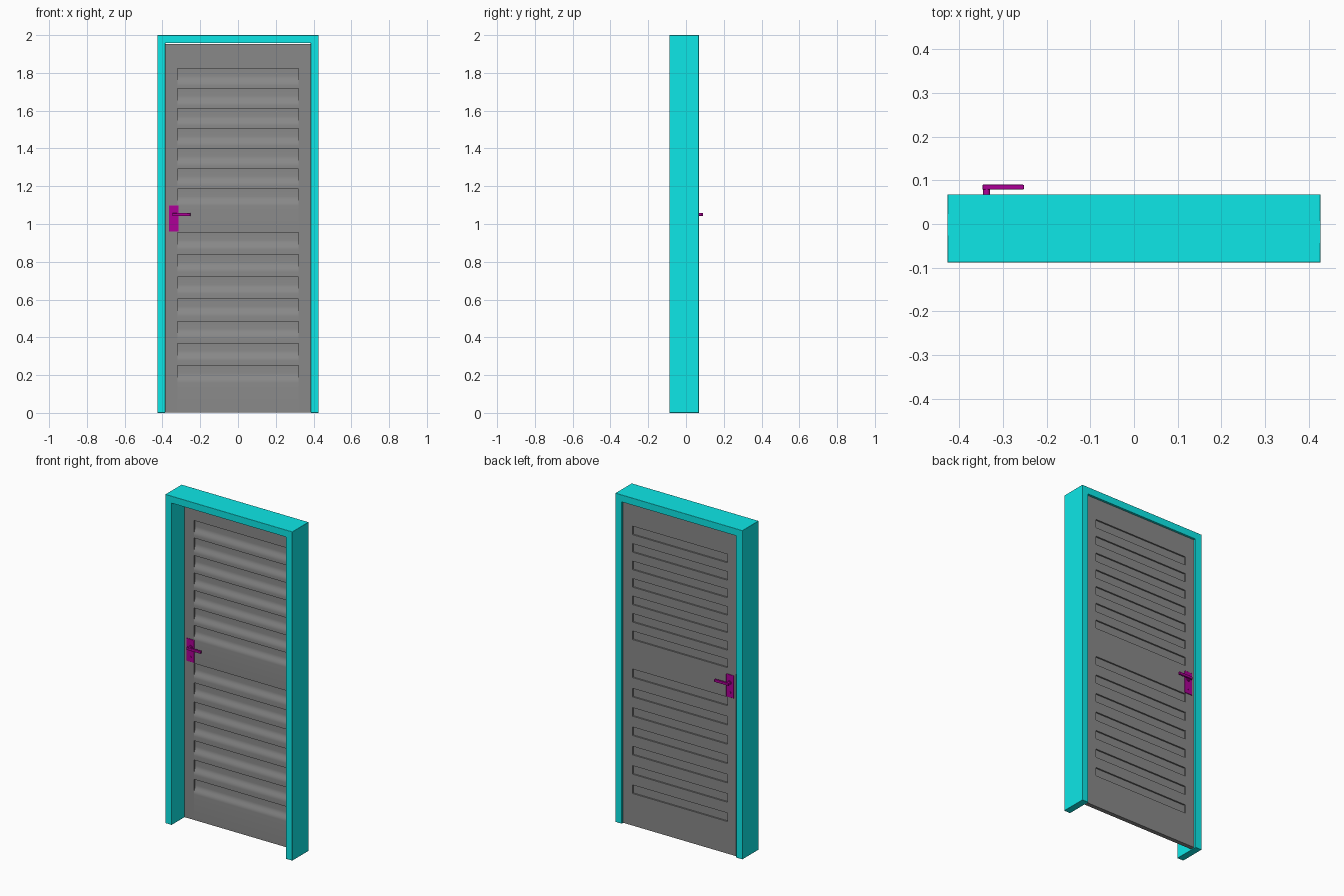
import bpy, bmesh, math
from mathutils import Matrix

if "Cube" in bpy.data.objects:
    bpy.data.objects.remove(bpy.data.objects["Cube"])


def material(name, rgb):
    m = bpy.data.materials.new(name)
    m.diffuse_color = (*rgb, 1)
    m.use_nodes = True
    m.node_tree.nodes["Principled BSDF"].inputs["Base Color"].default_value = m.diffuse_color
    return m


TEAL = material("teal", (0.004, 0.8, 0.8))
PURPLE = material("purple", (0.42, 0.0, 0.31))
DARK_GREY = material("dark_grey", (0.25, 0.25, 0.25))


def add_box(bm, x0, x1, y0, y1, z0, z1):
    mat = Matrix.Translation(((x0 + x1) / 2, (y0 + y1) / 2, (z0 + z1) / 2)) @ \
        Matrix.Diagonal((x1 - x0, y1 - y0, z1 - z0, 1))
    bmesh.ops.create_cube(bm, size=1, matrix=mat)


def add_rod(bm, x, z, y0, y1, r, seg=20):
    mat = Matrix.Translation((x, (y0 + y1) / 2, z)) @ Matrix.Rotation(math.pi / 2, 4, 'X')
    bmesh.ops.create_cone(bm, cap_ends=True, segments=seg, radius1=r, radius2=r,
                          depth=abs(y1 - y0), matrix=mat)


def finish(bm, name, mat=None, bevel=0):
    bmesh.ops.recalc_face_normals(bm, faces=bm.faces)
    me = bpy.data.meshes.new(name)
    bm.to_mesh(me)
    bm.free()
    ob = bpy.data.objects.new(name, me)
    bpy.context.collection.objects.link(ob)
    if mat:
        me.materials.append(mat)
    if bevel:
        b = ob.modifiers.new("bevel", 'BEVEL')
        b.width, b.segments, b.limit_method = bevel, 2, 'ANGLE'
    bpy.ops.object.select_all(action='DESELECT')
    ob.select_set(True)
    bpy.context.view_layer.objects.active = ob
    bpy.ops.object.shade_smooth_by_angle(angle=math.radians(30))
    return ob


# Frame: inverted U extruded through its depth
bm = bmesh.new()
W, IN, TOP = 0.427, 0.385, 1.957
outline = [(-W, 0), (-IN, 0), (-IN, TOP), (IN, TOP), (IN, 0), (W, 0), (W, 2), (-W, 2)]
face = bm.faces.new([bm.verts.new((x, -0.088, z)) for x, z in outline])
ext = bmesh.ops.extrude_face_region(bm, geom=[face])
bmesh.ops.translate(bm, vec=(0, 0.156, 0),
                    verts=[v for v in ext['geom'] if isinstance(v, bmesh.types.BMVert)])
finish(bm, "frame", TEAL, 0.0015)

# Door leaf: louvred profile between two plain stiles
YF, YB, Z0, Z1, SX, DX = 0.032, 0.058, 0.003, 1.954, 0.32, 0.383
tops = [1.824 - i * 0.1063 for i in range(7)] + [0.955 - i * 0.1175 for i in range(7)]
front, back = [(YF, Z1)], [(YB, Z1)]
for t in tops:
    d = 0.014
    front += [(YF, t), (YF + d, t), (YF + d, t - 0.04)]
    # scooped lower lip returning to the face
    for k in range(1, 7):
        u = k / 6
        front.append((YF + d * (1 + math.cos(math.pi * u)) / 2, t - 0.04 - 0.05 * u))
    back += [(YB, t), (YB - 0.009, t), (YB - 0.009, t - 0.052), (YB, t - 0.052)]
front.append((YF, Z0))
back.append((YB, Z0))
loop = front + back[::-1]
bm = bmesh.new()
left = [bm.verts.new((-SX, y, z)) for y, z in loop]
right = [bm.verts.new((SX, y, z)) for y, z in loop]
for i in range(len(loop)):
    j = (i + 1) % len(loop)
    bm.faces.new((left[i], left[j], right[j], right[i]))
bmesh.ops.recalc_face_normals(bm, faces=bm.faces)
add_box(bm, -DX, -SX, YF, YB, Z0, Z1)
add_box(bm, SX, DX, YF, YB, Z0, Z1)
finish(bm, "door_leaf", DARK_GREY)

# Handle set on each side: s points outwards from the door face
HX, HZ = -0.337, 1.05
for side, s, y in (("front", -1, YF), ("back", 1, YB)):
    def yy(a, b):
        return sorted((y + s * a, y + s * b))

    bm = bmesh.new()
    add_box(bm, -0.365, -0.314, *yy(0, 0.005), 0.96, 1.098)
    finish(bm, side + "_handle_plate", PURPLE, 0.0015)

    bm = bmesh.new()
    add_rod(bm, HX, HZ, *yy(0.004, 0.009), 0.012)
    add_rod(bm, HX, HZ, *yy(0.004, 0.028), 0.008)
    finish(bm, side + "_handle_neck", PURPLE)

    bm = bmesh.new()
    add_box(bm, -0.347, -0.252, *yy(0.021, 0.032), HZ - 0.008, HZ + 0.008)
    finish(bm, side + "_handle_lever", PURPLE, 0.002)

    bm = bmesh.new()
    add_rod(bm, -0.34, 0.99, *yy(0.004, 0.0075), 0.007)
    finish(bm, side + "_lock_cylinder", PURPLE)
